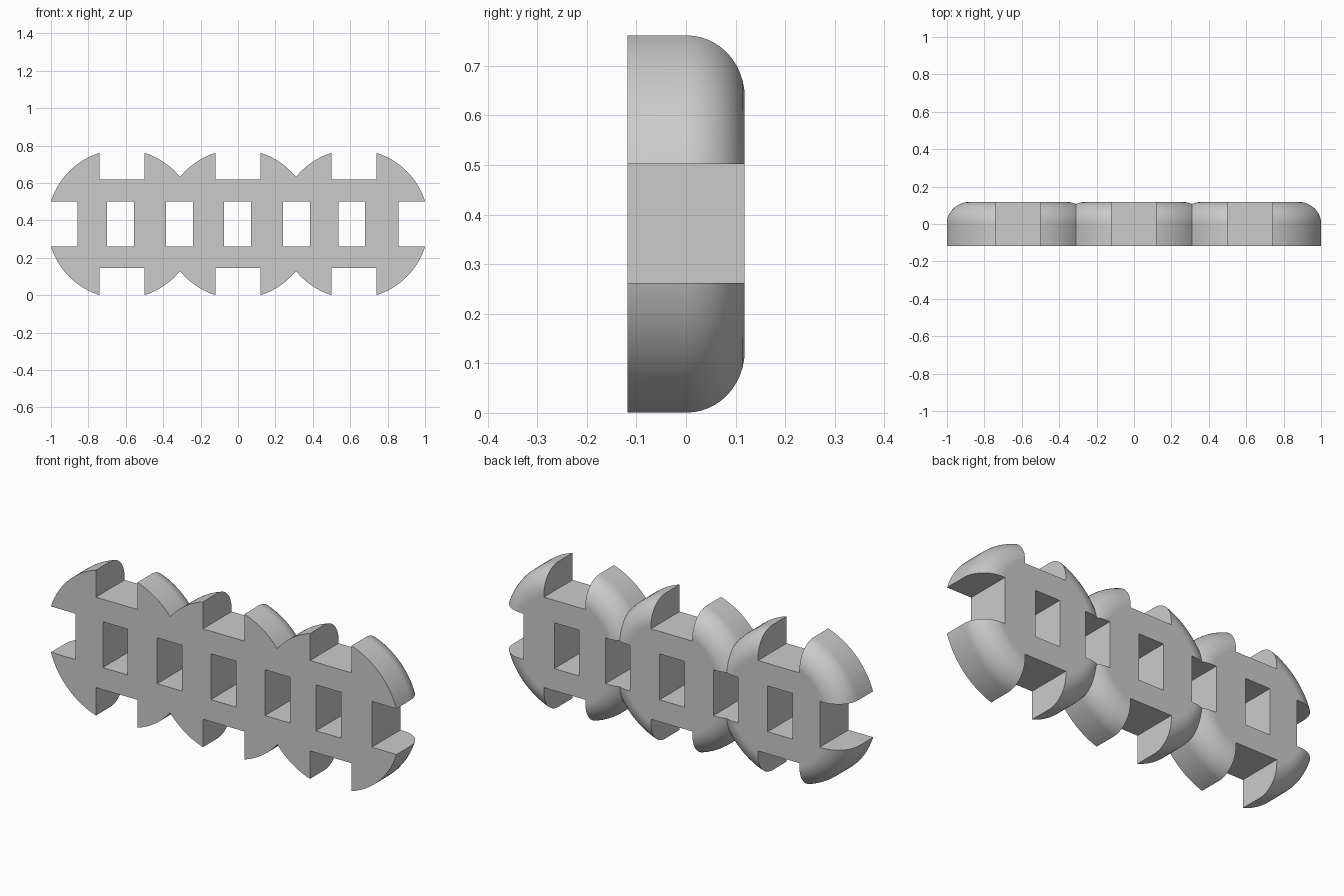
import bpy, bmesh, math
from mathutils import Matrix, Vector

cube = bpy.data.objects.get("Cube")
if cube:
    bpy.data.objects.remove(cube, do_unlink=True)

RADIUS, DEPTH, SPACING, MID_Z = 0.399, 0.237, 0.62, 0.381

grey = bpy.data.materials.new("plain grey")
grey.use_nodes = True
grey.diffuse_color = (0.6, 0.6, 0.6, 1)
grey.node_tree.nodes["Principled BSDF"].inputs["Base Color"].default_value = grey.diffuse_color


def make_object(name, bm):
    mesh = bpy.data.meshes.new(name)
    bm.to_mesh(mesh)
    bm.free()
    mesh.materials.append(grey)
    obj = bpy.data.objects.new(name, mesh)
    bpy.context.collection.objects.link(obj)
    return obj


def disc(name, x):
    """Disc facing the front, with its back rim fully rounded."""
    bm = bmesh.new()
    bmesh.ops.create_cone(bm, cap_ends=True, segments=128, radius1=RADIUS,
                          radius2=RADIUS, depth=DEPTH,
                          matrix=Matrix.Rotation(-math.pi / 2, 4, "X"))
    rim = [e for e in bm.edges if all(v.co.y > 0 for v in e.verts)]
    bmesh.ops.bevel(bm, geom=rim, offset=DEPTH / 2 - 0.001, segments=12,
                    profile=0.5, affect="EDGES")
    bmesh.ops.translate(bm, verts=bm.verts, vec=Vector((x, 0, MID_Z)))
    return make_object(name, bm)


def add_box(bm, x0, x1, z0, z1):
    centre = Vector(((x0 + x1) / 2, 0, (z0 + z1) / 2))
    bmesh.ops.create_cube(bm, size=1, matrix=Matrix.Translation(centre)
                          @ Matrix.Diagonal((x1 - x0, 1, z1 - z0, 1)))


def apply_boolean(target, other, operation):
    mod = target.modifiers.new(operation.lower(), "BOOLEAN")
    mod.operation, mod.object, mod.solver = operation, other, "EXACT"
    bpy.ops.object.select_all(action="DESELECT")
    bpy.context.view_layer.objects.active = target
    target.select_set(True)
    bpy.ops.object.modifier_apply(modifier=mod.name)
    bpy.data.objects.remove(other, do_unlink=True)


# Three overlapping discs joined into one body
body = disc("notched_connector", 0)
for side in (-1, 1):
    apply_boolean(body, disc("outer_disc", side * SPACING), "UNION")

# Notches above and below each disc, slots at both ends, row of holes
bm = bmesh.new()
for i in (-1, 0, 1):
    x = i * SPACING
    add_box(bm, x - 0.12, x + 0.12, 0.62, 1)
    add_box(bm, x - 0.12, x + 0.12, -0.3, 0.147)
for x in (-0.628, -0.313, -0.002, 0.312, 0.608):
    add_box(bm, x - 0.072, x + 0.072, 0.262, 0.502)
add_box(bm, 0.858, 1.3, 0.262, 0.502)
add_box(bm, -1.3, -0.858, 0.262, 0.502)
cutters = make_object("cutters", bm)
cutters.hide_render = True
apply_boolean(body, cutters, "DIFFERENCE")

# Smooth rims with crisp cut edges
bpy.ops.object.shade_smooth_by_angle(angle=math.radians(30))
weighted = body.modifiers.new("weighted normals", "WEIGHTED_NORMAL")
weighted.keep_sharp = True
